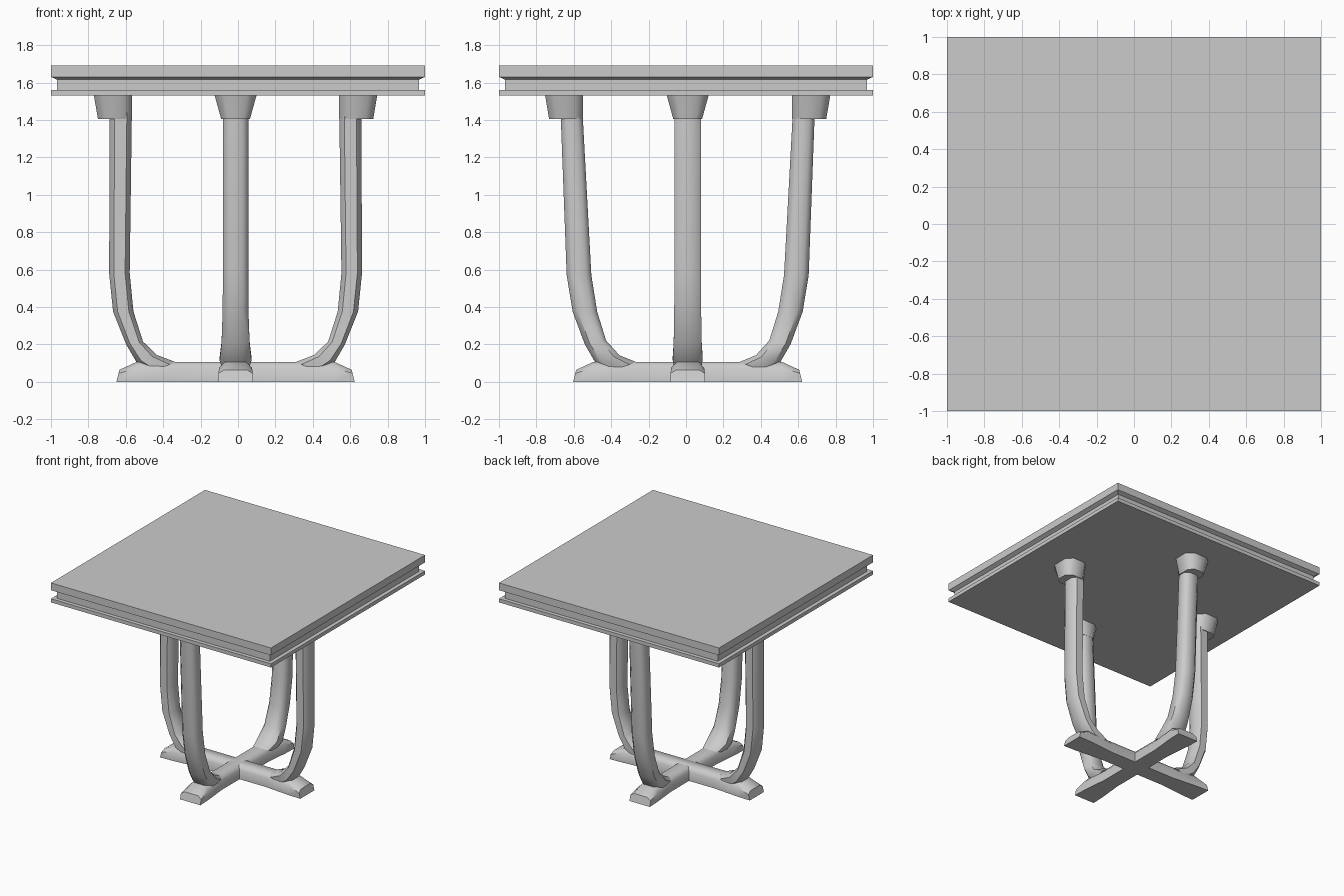
import bpy, bmesh, math
from mathutils import Vector

if "Cube" in bpy.data.objects:
    bpy.data.objects.remove(bpy.data.objects["Cube"])

CENTRE = Vector((-0.013, 0.009, 0))
C = 0.55
OCTAGON = [(1, -C), (1, C), (C, 1), (-C, 1), (-1, C), (-1, -C), (-C, -1), (C, -1)]


def loft(name, rings, angle):
    """Skin a list of equal-length point rings and cap both ends."""
    bm = bmesh.new()
    loops = [[bm.verts.new(p) for p in ring] for ring in rings]
    for a, b in zip(loops, loops[1:]):
        for i in range(len(a)):
            j = (i + 1) % len(a)
            bm.faces.new((a[i], a[j], b[j], b[i]))
    bm.faces.new(loops[0])
    bm.faces.new(loops[-1])
    bmesh.ops.recalc_face_normals(bm, faces=bm.faces)
    me = bpy.data.meshes.new(name)
    bm.to_mesh(me)
    bm.free()
    ob = bpy.data.objects.new(name, me)
    bpy.context.collection.objects.link(ob)
    if angle:
        bpy.ops.object.select_all(action='DESELECT')
        ob.select_set(True)
        bpy.context.view_layer.objects.active = ob
        bpy.ops.object.shade_smooth_by_angle(angle=math.radians(angle))
    return ob


def place(axis, r, t, z):
    """Radial distance r along an axis, sideways offset t, height z."""
    d = Vector((math.cos(axis), math.sin(axis), 0))
    s = Vector((-d.y, d.x, 0))
    return CENTRE + d * r + s * t + Vector((0, 0, z))


def section(axis, outer_r, outer_z, inner_r, inner_z, half):
    """Chamfered section between an outer and an inner profile point."""
    ring = []
    for u, v in OCTAGON:
        k = (u + 1) / 2
        ring.append(place(axis, inner_r + (outer_r - inner_r) * k, v * half,
                          inner_z + (outer_z - inner_z) * k))
    return ring


# Square top with a groove around the edge
top_profile = [(1, 1.53), (1, 1.56), (0.968, 1.56), (0.968, 1.615),
               (1, 1.63), (1, 1.69)]
loft("table_top", [[Vector((x * h, y * h, z)) for x, y in
                    ((-1, -1), (1, -1), (1, 1), (-1, 1))]
                   for h, z in top_profile], 0)

# Leg profiles: outer r, outer z, inner r, inner z, half width
side_leg = [(0.673, 1.50, 0.555, 1.50, 0.071), (0.673, 1.40, 0.555, 1.40, 0.071),
            (0.676, 0.58, 0.566, 0.58, 0.071), (0.655, 0.375, 0.546, 0.375, 0.072),
            (0.585, 0.20, 0.495, 0.215, 0.075), (0.53, 0.105, 0.42, 0.143, 0.08),
            (0.46, 0.05, 0.32, 0.105, 0.07)]
front_back_leg = [(0.682, 1.50, 0.564, 1.50, 0.068), (0.678, 1.40, 0.56, 1.40, 0.068),
                  (0.647, 0.57, 0.515, 0.57, 0.068), (0.615, 0.375, 0.484, 0.375, 0.069),
                  (0.55, 0.20, 0.436, 0.22, 0.075), (0.495, 0.105, 0.365, 0.142, 0.085),
                  (0.43, 0.05, 0.275, 0.105, 0.07)]

for n, name in enumerate(("right", "back", "left", "front")):
    axis = n * math.pi / 2
    # Curved leg
    profile = front_back_leg if n % 2 else side_leg
    loft(name + "_leg", [section(axis, *p) for p in profile], 50)
    # Flared block under the top
    inner = profile[1][2] - 0.001
    loft(name + "_leg_block",
         [section(axis, inner + 0.182, 1.405, inner, 1.405, 0.077),
          section(axis, inner + 0.204, 1.535, inner, 1.535, 0.113)], 50)

# Crossed floor beams with sloping, widened feet
for name, axis, end in (("side_beam", 0, 0.637),
                        ("front_back_beam", math.pi / 2, 0.612)):
    half_stations = [(end, end - 0.016, 0.064, 0.092),
                     (end - 0.11, end - 0.11, 0.107, 0.088),
                     (0.3, 0.3, 0.107, 0.068)]
    stations = half_stations + [(-b, -t, h, w) for b, t, h, w in half_stations[::-1]]
    rings = []
    for b, t, h, w in stations:
        m = b + (t - b) * 0.7
        rings.append([place(axis, b, -w, 0), place(axis, b, w, 0),
                      place(axis, m, w, h * 0.7), place(axis, t, w * 0.65, h),
                      place(axis, t, -w * 0.65, h), place(axis, m, -w, h * 0.7)])
    loft(name, rings, 50)
